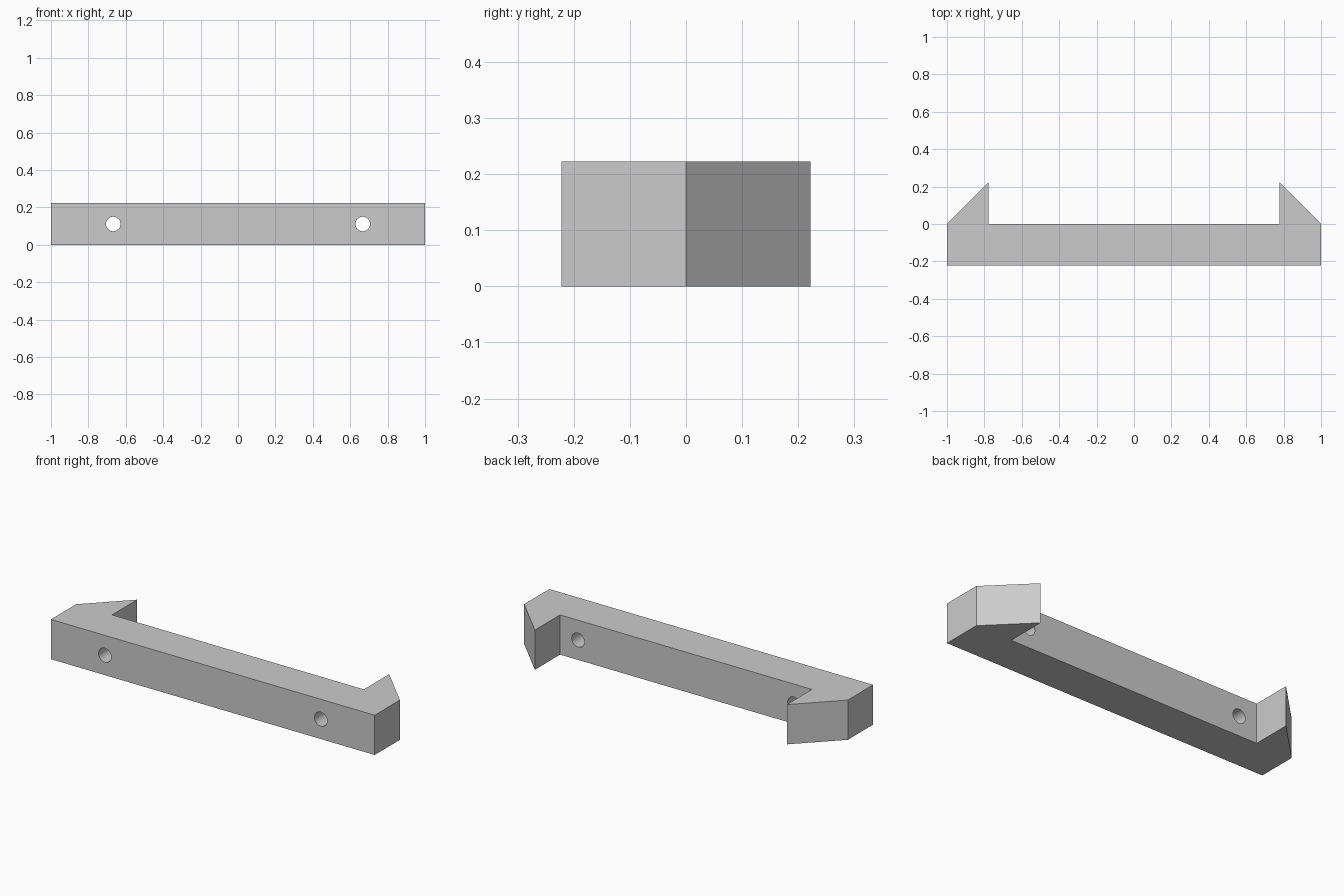
import bpy, bmesh, math

default = bpy.data.objects.get("Cube")
if default:
    bpy.data.objects.remove(default, do_unlink=True)

DEPTH = 0.222        # bar depth, hook reach and hook width
HEIGHT = 0.222
HOLE_X, HOLE_R = 0.667, 0.039

grey = bpy.data.materials.new("light_grey")
grey.use_nodes = True
colour = (0.6, 0.6, 0.6, 1)
grey.diffuse_color = colour
grey.node_tree.nodes["Principled BSDF"].inputs["Base Color"].default_value = colour

# Bracket: half outline mirrored, then extruded upward
half = [(1, -DEPTH), (1, 0), (1 - DEPTH, DEPTH), (1 - DEPTH, 0)]
outline = half + [(-x, y) for x, y in reversed(half)]
bm = bmesh.new()
base = bm.faces.new([bm.verts.new((x, y, 0)) for x, y in outline])
result = bmesh.ops.extrude_face_region(bm, geom=[base])
top = [v for v in result["geom"] if isinstance(v, bmesh.types.BMVert)]
bmesh.ops.translate(bm, verts=top, vec=(0, 0, HEIGHT))
bmesh.ops.recalc_face_normals(bm, faces=bm.faces[:])
mesh = bpy.data.meshes.new("hooked_bracket")
bm.to_mesh(mesh)
bm.free()
mesh.materials.append(grey)
bracket = bpy.data.objects.new("hooked_bracket", mesh)
bpy.context.collection.objects.link(bracket)

# Screw holes drilled from front to back
for side in (-1, 1):
    bpy.ops.mesh.primitive_cylinder_add(
        vertices=48, radius=HOLE_R, depth=DEPTH * 1.5,
        location=(side * HOLE_X, -DEPTH / 2, HEIGHT / 2),
        rotation=(math.pi / 2, 0, 0))
    cutter = bpy.context.object
    cutter.name = "screw_hole_cutter"
    cutter.hide_render = True
    cutter.data.materials.append(grey)
    bpy.context.view_layer.objects.active = bracket
    cut = bracket.modifiers.new("screw_hole", "BOOLEAN")
    cut.operation = "DIFFERENCE"
    cut.solver = "EXACT"
    cut.object = cutter
    bpy.ops.object.modifier_apply(modifier=cut.name)
    bpy.data.objects.remove(cutter, do_unlink=True)

# Smooth hole walls, crisp edges elsewhere
bpy.ops.object.select_all(action="DESELECT")
bracket.select_set(True)
bpy.context.view_layer.objects.active = bracket
bpy.ops.object.shade_smooth_by_angle(angle=math.radians(30))
